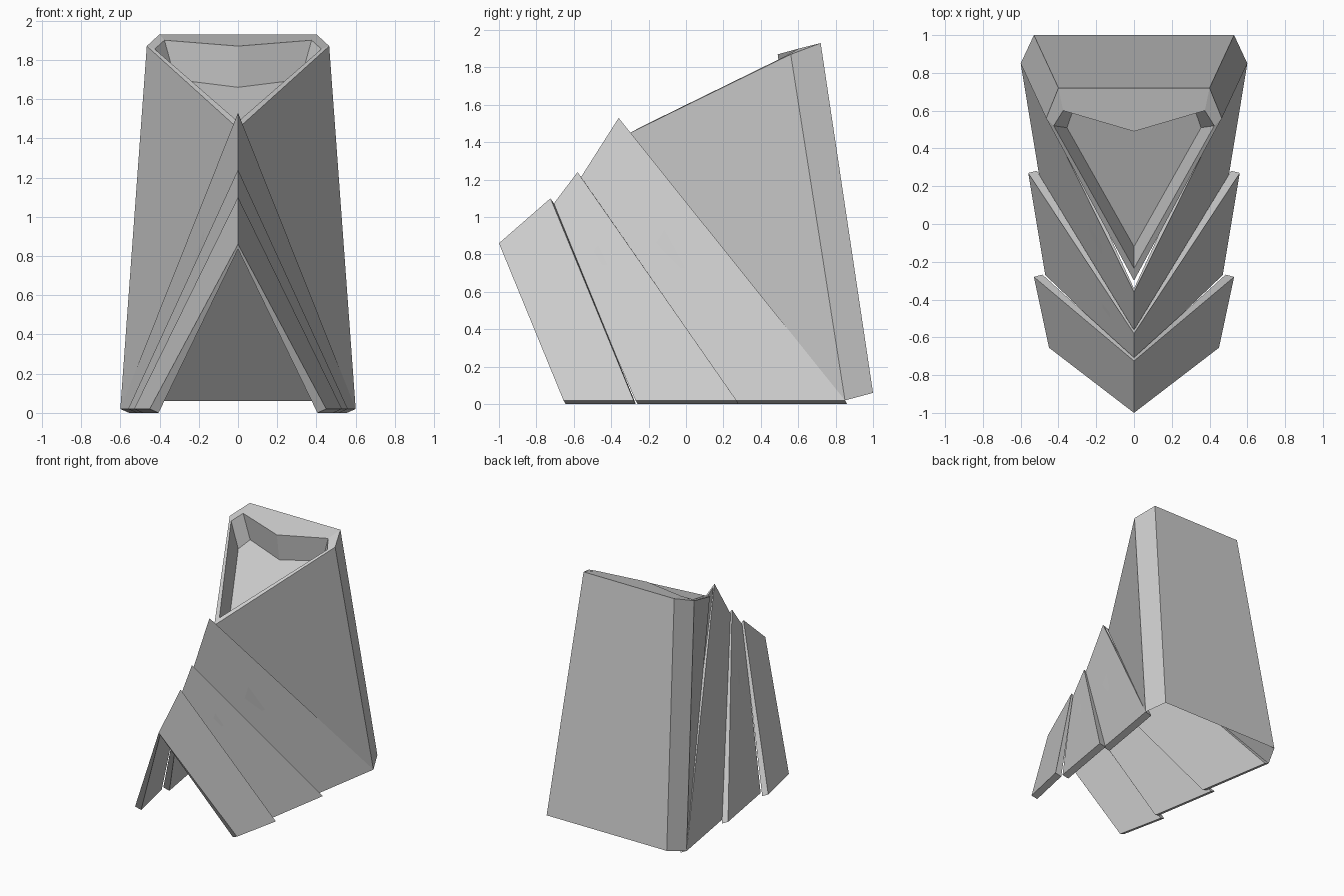
import bpy, bmesh
from mathutils import Vector

if "Cube" in bpy.data.objects:
    bpy.data.objects.remove(bpy.data.objects["Cube"])


def mirrored_object(name, points, faces):
    """Build the +x half, mirror it across x = 0, weld the seam."""
    bm = bmesh.new()
    for side in (1, -1):
        verts = {k: bm.verts.new((side * p[0], p[1], p[2])) for k, p in points.items()}
        for f in faces:
            bm.faces.new([verts[k] for k in f.split()])
    bmesh.ops.remove_doubles(bm, verts=bm.verts[:], dist=0.0005)
    bmesh.ops.recalc_face_normals(bm, faces=bm.faces[:])
    mesh = bpy.data.meshes.new(name)
    bm.to_mesh(mesh)
    bm.free()
    obj = bpy.data.objects.new(name, mesh)
    bpy.context.collection.objects.link(obj)
    return obj


# Tapered wedge body with a recessed top (half: f front, s side, b back corner, m middle)
body = {
    # outer top rim
    "Tf": (0, -0.30, 1.45), "Ts": (0.465, 0.56, 1.87),
    "Tb": (0.40, 0.72, 1.93), "Tm": (0, 0.72, 1.93),
    # lower end
    "Ls": (0.60, 0.85, 0.02), "Lb": (0.53, 1.0, 0.06), "Lm": (0, 1.0, 0.06),
    # recess rim
    "Rf": (0, -0.235, 1.485), "Rs": (0.425, 0.52, 1.855),
    "Rb": (0.375, 0.60, 1.90), "Rm": (0, 0.49, 1.87),
    # recess floor
    "Pf": (0, -0.12, 1.37), "Ps": (0.355, 0.51, 1.655),
    "Pb": (0.32, 0.61, 1.70), "Pm": (0, 0.52, 1.66),
}
mirrored_object("tower_body", body, [
    "Tf Ls Ts", "Ts Ls Lb Tb", "Tb Lb Lm Tm",                 # outer walls
    "Tf Lb Ls", "Tf Lm Lb",                                   # sloped underside
    "Tf Ts Rs Rf", "Ts Tb Rb Rs", "Tb Tm Rm Rb",              # rim
    "Rf Rs Ps Pf", "Rs Rb Pb Ps", "Rb Rm Pm Pb",              # recess walls
    "Pf Ps Pb Pm",                                            # recess floor
])

# Overlapping gabled plates: front apex, front foot, back foot, back apex
plates = {
    "front_plate": [(0, -1.0, 0.86), (0.45, -0.655, 0.02), (0.53, -0.28, 0.02), (0, -0.725, 1.10)],
    "middle_plate": [(0, -0.72, 1.055), (0.47, -0.27, 0.02), (0.56, 0.27, 0.02), (0, -0.58, 1.24)],
    "rear_plate": [(0, -0.57, 1.20), (0.50, 0.245, 0.02), (0.60, 0.85, 0.02), (0, -0.36, 1.53)],
}
apex_in, foot_in = Vector((0, 0.018, -0.025)), Vector((-0.045, 0.012, -0.02))
for name, outer in plates.items():
    pts = {}
    for i, p in enumerate(outer):
        pts[f"o{i}"] = Vector(p)
        pts[f"i{i}"] = Vector(p) + (foot_in if i in (1, 2) else apex_in)
    mirrored_object(name, pts, [
        "o0 o1 o2 o3", "i3 i2 i1 i0",
        "o0 i0 i1 o1", "o1 i1 i2 o2", "o2 i2 i3 o3",
    ])
